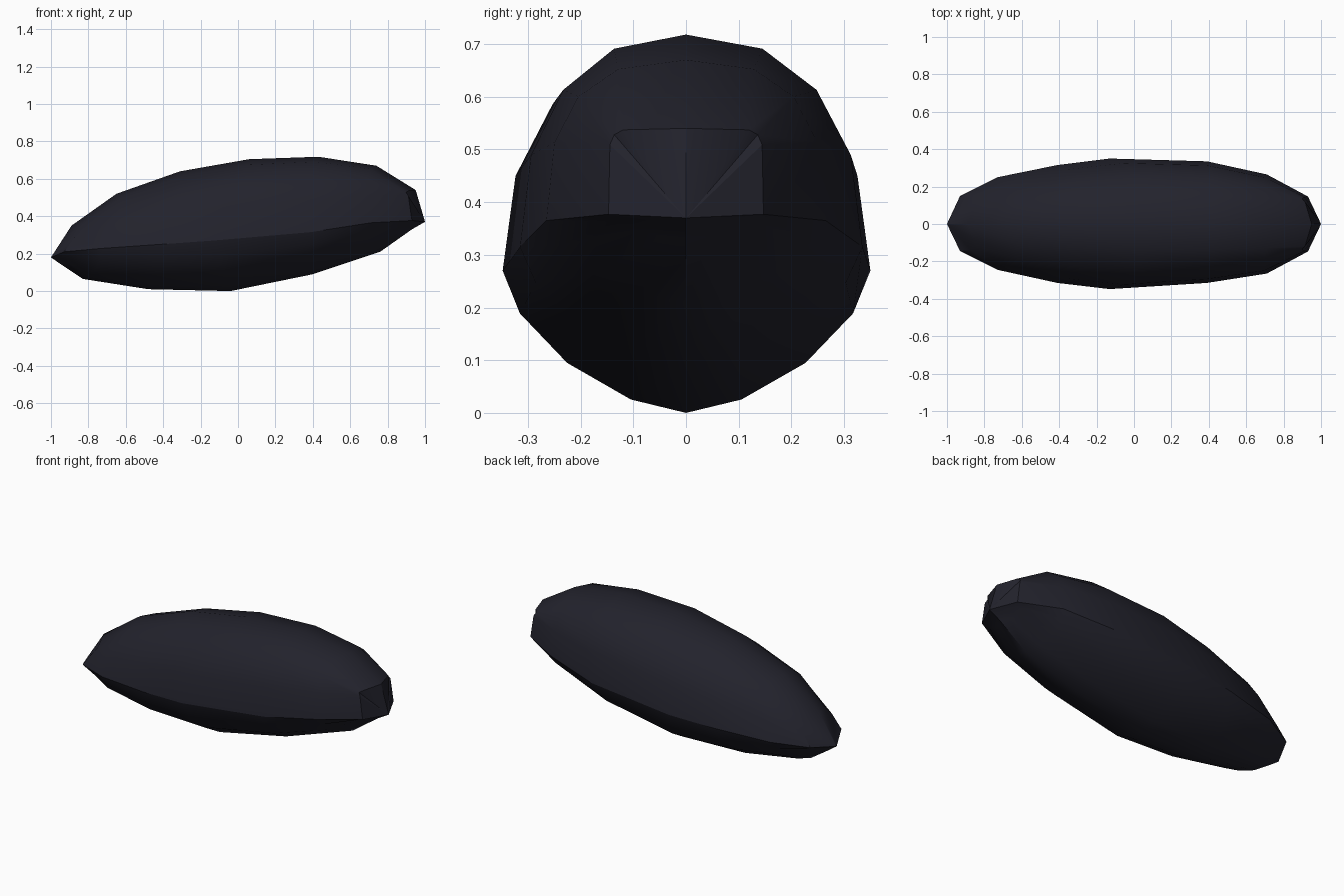
import bpy, math

if "Cube" in bpy.data.objects:
    bpy.data.objects.remove(bpy.data.objects["Cube"], do_unlink=True)

mat = bpy.data.materials.new("dark_blue_grey")
mat.use_nodes = True
colour = (0.016, 0.016, 0.025, 1)
mat.diffuse_color = colour
bsdf = mat.node_tree.nodes["Principled BSDF"]
bsdf.inputs["Base Color"].default_value = colour
bsdf.inputs["Roughness"].default_value = 0.8

# Each ring: crest (x, z), side ridge (x, back width, front width, z), keel (x, z),
# upper squareness, shift of the diagonals along x
RINGS = [
    ((-.89, .35), (-.93, .15, .145, .21), (-.95, .145), .6, .05),
    ((-.65, .52), (-.73, .25, .245, .228), (-.83, .065), .85, .04),
    ((-.31, .64), (-.41, .315, .315, .25), (-.48, .01), .96, .02),
    ((.06, .705), (-.13, .35, .348, .27), (-.04, 0), .92, 0),
    ((.43, .718), (.39, .335, .315, .315), (.40, .09), .87, -.02),
    ((.74, .67), (.71, .265, .265, .365), (.76, .21), .75, -.04),
    ((.95, .54), (.93, .147, .147, .377), (.93, .33), .22, -.05),
]
TIPS = [(-1, 0, .18), (1, 0, .37)]
SEG = 16  # 0 and 8 are the side ridges, 4 the crest, 12 the keel


def ring_point(ring, j):
    crest, (rx, back, front, rz), keel, square, shift = ring
    a = 2 * math.pi * (j % SEG) / SEG
    c, s = math.cos(a), math.sin(a)
    end, e = (crest, square) if s >= 0 else (keel, 1.25)
    c1 = 0 if abs(c) < 1e-6 else abs(c) ** e
    s1 = 0 if abs(s) < 1e-6 else abs(s) ** e
    return (rx + (end[0] - rx) * s1 + shift * abs(math.sin(2 * a)),
            back * c1 if c > 0 else -front * c1,
            rz + (end[1] - rz) * s1)


def make(name, verts, faces):
    mesh = bpy.data.meshes.new(name)
    mesh.from_pydata(verts, [], faces)
    mesh.materials.append(mat)
    obj = bpy.data.objects.new(name, mesh)
    bpy.context.collection.objects.link(obj)
    bpy.ops.object.select_all(action='DESELECT')
    obj.select_set(True)
    bpy.context.view_layer.objects.active = obj
    return obj


# Hull lofted through the rings and closed to a point at both tips
n = len(RINGS)
verts = [ring_point(r, j) for r in RINGS for j in range(SEG)] + TIPS
faces = []
for j in range(SEG):
    k = (j + 1) % SEG
    for i in range(n - 1):
        a, b = i * SEG, (i + 1) * SEG
        faces.append((a + j, b + j, b + k, a + k))
    faces.append((n * SEG, j, k))
    last = (n - 1) * SEG
    faces.append((n * SEG + 1, last + k, last + j))
hull = make("hull", verts, faces)
bpy.ops.object.shade_smooth_by_angle(angle=math.radians(32))

# Crisp crease along both side ridges
for edge in hull.data.edges:
    p, q = edge.vertices
    if all(v >= n * SEG or v % SEG in (0, SEG // 2) for v in (p, q)):
        edge.use_edge_sharp = True


# Thin armour plates that follow the hull
def plate(name, rings, segs, thickness):
    pts = [ring_point(RINGS[i], j) for i in rings for j in segs]
    m = len(segs)
    quads = [(i * m + j, (i + 1) * m + j, (i + 1) * m + j + 1, i * m + j + 1)
             for i in range(len(rings) - 1) for j in range(m - 1)]
    obj = make(name, pts, quads)
    mod = obj.modifiers.new("thickness", 'SOLIDIFY')
    mod.thickness = thickness
    mod.offset = 1
    bpy.ops.object.shade_smooth_by_angle(angle=math.radians(32))


for side, upper, lower in (("back", (1, 2, 3), (15, 16)),
                           ("front", (5, 6, 7), (8, 9))):
    plate(side + "_upper_plate", (2, 3, 4), upper, 0.003)
    plate(side + "_lower_plate", (1, 2, 3, 4), lower, 0.005)
